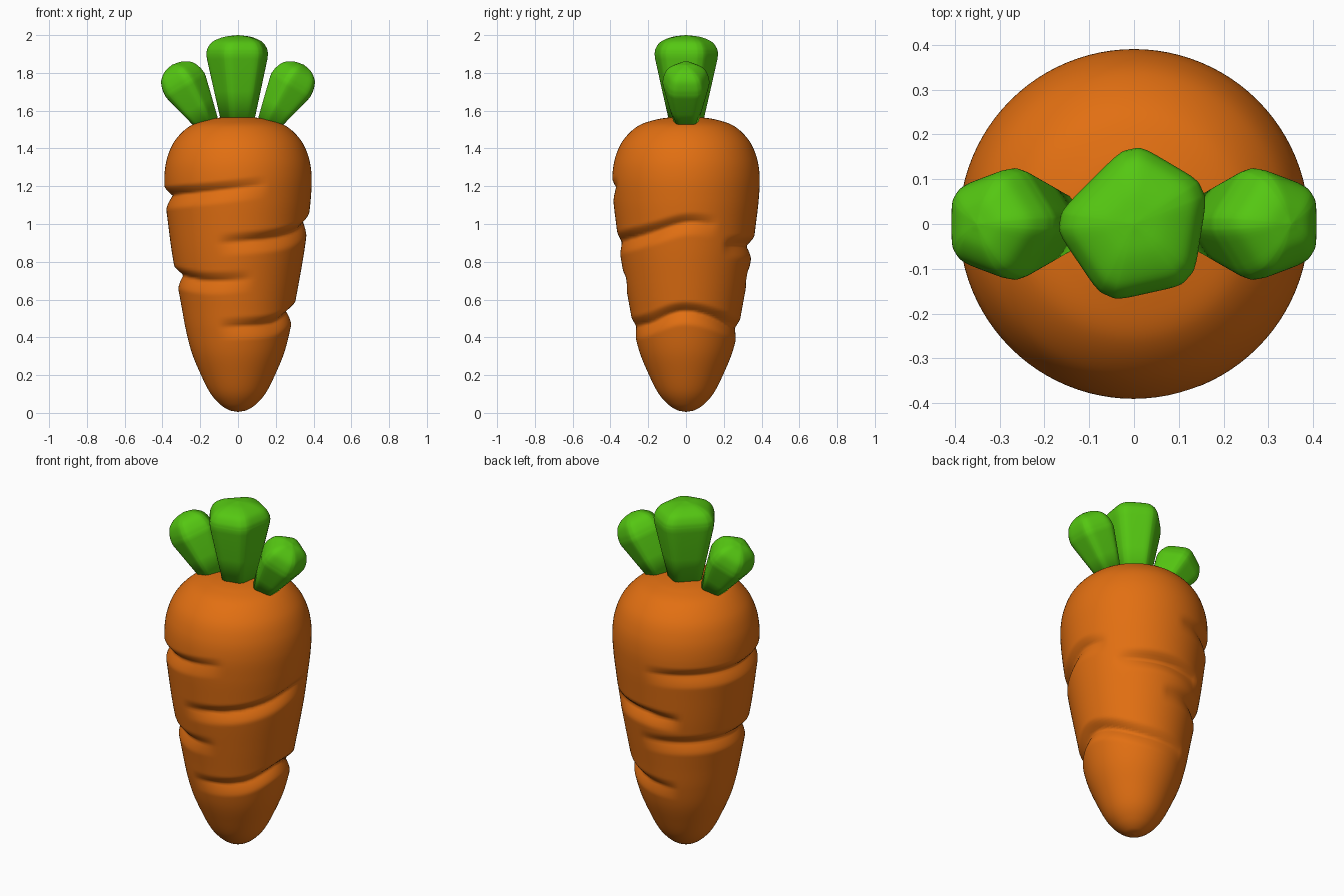
import bpy, bmesh, math
from mathutils import Vector, Matrix

cube = bpy.data.objects.get("Cube")
if cube:
    bpy.data.objects.remove(cube, do_unlink=True)


def make_material(name, color):
    mat = bpy.data.materials.new(name)
    mat.use_nodes = True
    mat.diffuse_color = color
    mat.node_tree.nodes["Principled BSDF"].inputs["Base Color"].default_value = color
    return mat


orange = make_material("carrot orange", (0.76, 0.16, 0.006, 1))
green = make_material("leaf green", (0.09, 0.57, 0.006, 1))


def smooth_path(points, steps):
    """Catmull-Rom curve through the points."""
    pts = [Vector(p) for p in points]
    pts = [2 * pts[0] - pts[1]] + pts + [2 * pts[-1] - pts[-2]]
    path = []
    for a, b, c, d in zip(pts, pts[1:], pts[2:], pts[3:]):
        for i in range(steps):
            t = i / steps
            path.append(0.5 * (2 * b + (c - a) * t + (2 * a - 5 * b + 4 * c - d) * t * t
                               + (3 * b - a - 3 * c + d) * t ** 3))
    return path + [pts[-2]]


def loft(name, rings, material, matrix=Matrix()):
    """Skin a stack of closed rings and cap both ends."""
    bm = bmesh.new()
    loops = [[bm.verts.new(matrix @ Vector(p)) for p in ring] for ring in rings]
    n = len(loops[0])
    for low, high in zip(loops, loops[1:]):
        for i in range(n):
            j = (i + 1) % n
            bm.faces.new((low[i], low[j], high[j], high[i]))
    bm.faces.new(loops[0][::-1])
    bm.faces.new(loops[-1])
    bmesh.ops.recalc_face_normals(bm, faces=bm.faces)
    for face in bm.faces:
        face.smooth = True
    mesh = bpy.data.meshes.new(name)
    bm.to_mesh(mesh)
    bm.free()
    mesh.materials.append(material)
    obj = bpy.data.objects.new(name, mesh)
    bpy.context.collection.objects.link(obj)
    return obj


# Wrinkles: (angle around the root, height) along each crease
creases = [
    [(92, 1.15), (180, 1.15), (240, 1.17), (292, 1.21)],
    [(254, 0.90), (300, 0.925), (330, 0.96), (360, 1.01), (385, 1.0)],
    [(80, 0.73), (180, 0.73), (240, 0.70), (282, 0.71)],
    [(250, 0.455), (310, 0.475), (360, 0.54), (420, 0.47), (475, 0.44)],
    [(36, 0.89), (80, 0.89), (120, 0.87)],
]
paths = [smooth_path(c, 12) for c in creases]


def crease_depth(angle, z):
    total = 0
    for path in paths:
        start, end = path[0].x, path[-1].x
        for a in (angle, angle + 360):
            if not start < a < end:
                continue
            p, q = next((p, q) for p, q in zip(path, path[1:]) if a <= q.x)
            t = z - (p.y + (q.y - p.y) * (a - p.x) / (q.x - p.x))
            reach = 0.05 if t > 0 else 0.075
            if abs(t) < reach:
                taper = math.sin(math.pi * (a - start) / (end - start)) ** 0.6
                total += 0.042 * taper * (1 - abs(t) / reach) ** 1.4
    return total


# Root: lathed profile (radius, height) pressed in along the creases
profile = [(0.004, 0.006), (0.05, 0.016), (0.1, 0.05), (0.15, 0.11), (0.2, 0.21),
           (0.245, 0.32), (0.276, 0.44), (0.3, 0.57), (0.324, 0.7), (0.35, 0.85),
           (0.37, 1.0), (0.385, 1.13), (0.39, 1.25), (0.375, 1.35), (0.335, 1.44),
           (0.26, 1.515), (0.17, 1.55), (0.08, 1.565), (0.004, 1.57)]
SEGMENTS = 96
rings = []
for r, z in smooth_path(profile, 12):
    ring = []
    for i in range(SEGMENTS):
        angle = 360 * i / SEGMENTS
        rr = r - crease_depth(angle, z)
        ring.append((rr * math.cos(math.radians(angle)), rr * math.sin(math.radians(angle)), z))
    rings.append(ring)
loft("carrot_root", rings, orange)


def rounded_polygon(angles):
    """Unit polygon with softly cut corners."""
    pts = [Vector((math.cos(math.radians(a)), math.sin(math.radians(a)))) for a in angles]
    for _ in range(3):
        pts = [p.lerp(q, t) for p, q in zip(pts, pts[1:] + pts[:1]) for t in (0.14, 0.86)]
    return [p * 1.05 for p in pts]


def leaf(name, angles, base, tip, length, dome, matrix):
    """Tapered five-sided stalk with a domed end."""
    shoulder = length - dome
    outline = [(base, 0), (base + (tip - base) * 0.5, shoulder * 0.48), (tip * 0.98, shoulder * 0.93)]
    outline += smooth_path([(tip, shoulder), (tip * 0.96, shoulder + dome * 0.3),
                            (tip * 0.8, shoulder + dome * 0.65), (tip * 0.45, length - dome * 0.1),
                            (0.003, length)], 5)
    section = rounded_polygon(angles)
    loft(name, [[(p.x * r, p.y * r, z) for p in section] for r, z in outline], green, matrix)


# Leaves: one upright, two leaning outwards
leaf("middle_leaf", (27, 92, 178, 250, 315), 0.09, 0.178, 0.48, 0.1,
     Matrix.Translation((0, 0, 1.52)))
for side, label in ((1, "left_leaf"), (-1, "right_leaf")):
    turn = 180 if side > 0 else 0
    leaf(label, [turn + 72 * k for k in range(5)], 0.066, 0.134, 0.375, 0.125,
         Matrix.Translation((side * 0.158, 0, 1.52)) @ Matrix.Rotation(side * math.radians(31), 4, 'Y'))
